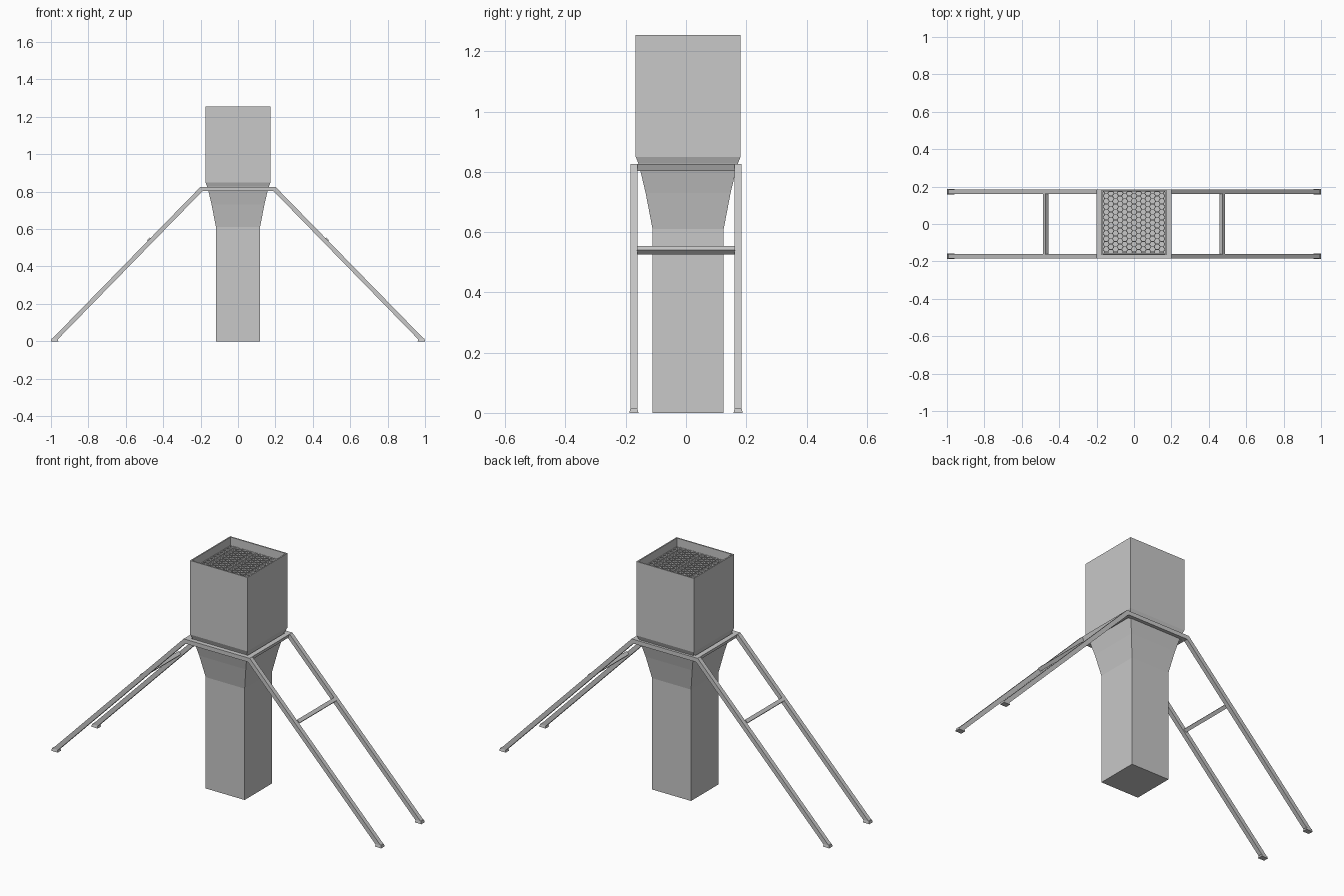
import bpy, bmesh, math
from mathutils import Vector

cube = bpy.data.objects.get("Cube")
if cube:
    bpy.data.objects.remove(cube, do_unlink=True)

grey = bpy.data.materials.new("metal_grey")
grey.use_nodes = True
COLOR = (0.58, 0.58, 0.58, 1)
grey.diffuse_color = COLOR
grey.node_tree.nodes["Principled BSDF"].inputs["Base Color"].default_value = COLOR

BODY_Y = 0.007      # the shaft sits slightly behind the frame centre
FLOOR = 1.21        # level of the honeycomb inside the rim


def finish(name, bm, recalc=True):
    if recalc:
        bmesh.ops.recalc_face_normals(bm, faces=bm.faces)
    mesh = bpy.data.meshes.new(name)
    bm.to_mesh(mesh)
    bm.free()
    mesh.materials.append(grey)
    obj = bpy.data.objects.new(name, mesh)
    bpy.context.collection.objects.link(obj)
    return obj


def prism(name, outline, y0, y1):
    """Extrude an (x, z) outline along y."""
    bm = bmesh.new()
    face = bm.faces.new([bm.verts.new((x, y0, z)) for x, z in outline])
    out = bmesh.ops.extrude_face_region(bm, geom=[face])["geom"]
    for v in out:
        if isinstance(v, bmesh.types.BMVert):
            v.co.y = y1
    return finish(name, bm)


def square_ring(bm, half, z):
    return [bm.verts.new((sx * half, BODY_Y + sy * half, z))
            for sx, sy in ((-1, -1), (1, -1), (1, 1), (-1, 1))]


# Square shaft, flare, hopper and inner rim as one loft
profile = [(0.118, 0), (0.118, 0.61), (0.141, 0.73), (0.16, 0.81), (0.166, 0.83),
           (0.174, 0.85), (0.174, 1.255), (0.167, 1.255), (0.167, FLOOR - 0.03)]
bm = bmesh.new()
rings = [square_ring(bm, h, z) for h, z in profile]
for a, b in zip(rings, rings[1:]):
    for i in range(4):
        j = (i + 1) % 4
        bm.faces.new((a[i], a[j], b[j], b[i]))
bm.faces.new(rings[0][::-1])
bm.faces.new(rings[-1])
finish("shaft_and_hopper", bm)

# Honeycomb grate: hexagon tiles trimmed to the rim, each cell sunk
R = 0.0165
ROW = R * math.sqrt(3)
LIMIT = 0.167
bm = bmesh.new()
for c in range(-8, 9):
    for r in range(-7, 8):
        cx = c * 1.5 * R
        cy = (r + 0.5 * (c % 2)) * ROW
        bm.faces.new([bm.verts.new((cx + R * math.cos(k * math.pi / 3),
                                    cy + R * math.sin(k * math.pi / 3) + BODY_Y, FLOOR))
                      for k in range(6)])
bmesh.ops.remove_doubles(bm, verts=bm.verts, dist=0.0005)
for n in ((1, 0, 0), (-1, 0, 0), (0, 1, 0), (0, -1, 0)):
    normal = Vector(n)
    bmesh.ops.bisect_plane(bm, geom=bm.verts[:] + bm.edges[:] + bm.faces[:],
                           plane_co=normal * LIMIT + Vector((0, BODY_Y, 0)),
                           plane_no=normal, clear_outer=True)
slivers = [f for f in bm.faces if f.calc_area() < 0.00006]
cells = [f for f in bm.faces if f not in slivers]
bmesh.ops.inset_individual(bm, faces=cells, thickness=0.0022)
walls = bmesh.ops.extrude_discrete_faces(bm, faces=cells)["faces"]
for f in walls:
    rim = [v.co.copy() for v in f.verts]
    for v in f.verts:
        v.co.z -= 0.025
    low = list(f.verts)
    high = [bm.verts.new(p) for p in rim]
    for i in range(len(low)):
        j = (i + 1) % len(low)
        bm.faces.new((low[i], low[j], high[j], high[i]))
finish("honeycomb_grate", bm, recalc=False)

# Two bent side frames: sloping legs joined by a level rail
half = [(0.2, 0.826), (0.995, 0.012), (0.962, 0.012), (0.19, 0.803)]
outline = half + [(-x, z) for x, z in reversed(half)]
for side, s in (("front", -1), ("back", 1)):
    prism(side + "_leg_frame", outline, s * 0.161, s * 0.185)

# End rails and slanted rungs between the legs, with tapered feet
for side, s in (("left", 1), ("right", -1)):
    prism(side + "_end_rail",
          [(s * 0.2, 0.826), (s * 0.172, 0.826), (s * 0.172, 0.803), (s * 0.19, 0.803)],
          -0.162, 0.162)
    x, z, d = s * 0.472, 0.54, 0.014
    prism(side + "_rung", [(x + d, z), (x, z + d), (x - d, z), (x, z - d)], -0.162, 0.162)
    for end, t in (("front", -1), ("back", 1)):
        bm = bmesh.new()
        bmesh.ops.create_cube(bm, size=1)
        for v in bm.verts:
            top = v.co.z > 0
            grow = 0.0 if top else 0.003
            v.co = (s * (0.9805 + v.co.x * (0.033 + 2 * grow)),
                    t * (0.173 + v.co.y * (0.024 + 2 * grow)),
                    0.014 if top else 0)
        finish(end + "_" + side + "_foot", bm)
